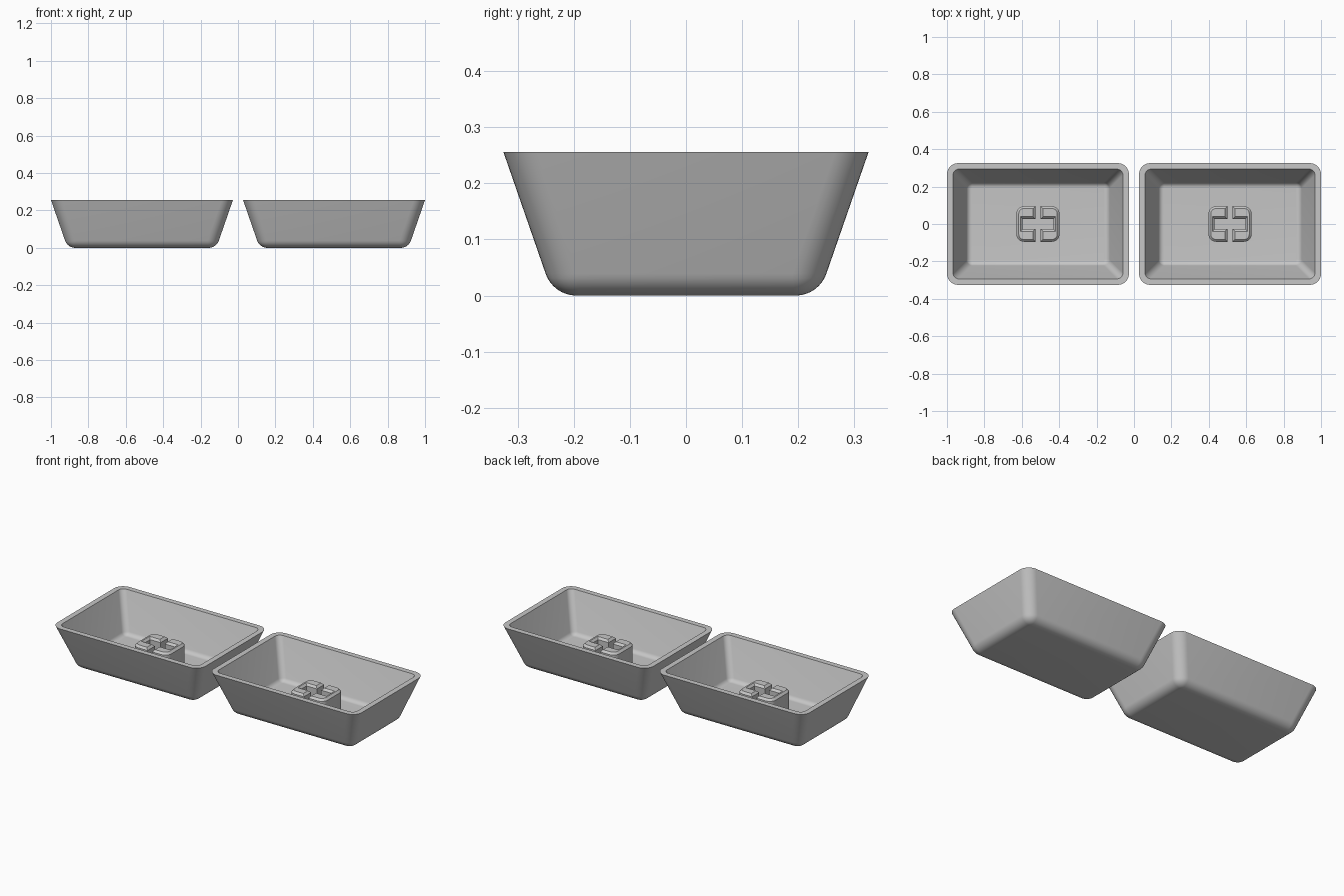
import bpy, bmesh, math

if "Cube" in bpy.data.objects:
    bpy.data.objects.remove(bpy.data.objects["Cube"])

grey = bpy.data.materials.new("plain grey")
grey.diffuse_color = (0.57, 0.57, 0.57, 1)
grey.use_nodes = True
grey.node_tree.nodes["Principled BSDF"].inputs["Base Color"].default_value = grey.diffuse_color

HX, HY, H = 0.4865, 0.3255, 0.256     # tray half sizes and height
SLOPE = 0.347                         # wall inset per unit of depth
LEAN = math.atan(SLOPE)


def finish(bm, name, angle):
    bmesh.ops.recalc_face_normals(bm, faces=bm.faces[:])
    me = bpy.data.meshes.new(name)
    bm.to_mesh(me)
    bm.free()
    me.materials.append(grey)
    ob = bpy.data.objects.new(name, me)
    bpy.context.collection.objects.link(ob)
    bpy.ops.object.select_all(action='DESELECT')
    ob.select_set(True)
    bpy.context.view_layer.objects.active = ob
    bpy.ops.object.shade_smooth_by_angle(angle=math.radians(angle))
    return ob


def ring(bm, cx, inset, z, r, n=8):
    """Rounded rectangle of vertices."""
    a, b = HX - inset - r, HY - inset - r
    out = []
    for k, (sx, sy) in enumerate([(1, 1), (-1, 1), (-1, -1), (1, -1)]):
        for i in range(n + 1):
            t = math.pi / 2 * (k + i / n)
            out.append(bm.verts.new((cx + sx * a + r * math.cos(t),
                                     sy * b + r * math.sin(t), z)))
    return out


def wall(top_inset, floor, fillet, corner, n=8):
    """Sloped wall with a rounded foot, from floor to rim: (inset, z, corner radius)."""
    foot = top_inset + (H - floor) * SLOPE
    centre = foot + fillet * math.tan(math.pi / 4 - LEAN / 2)
    pts = []
    for i in range(n + 1):
        t = (math.pi / 2 - LEAN) * i / n
        pts.append((centre - fillet * math.sin(t), floor + fillet * (1 - math.cos(t))))
    tangent = pts[-1][0]
    prof = [(p, z, max(0.004, corner - (p - tangent))) for p, z in pts]
    return prof + [(top_inset, H, corner)]


def tray(cx, name):
    bm = bmesh.new()
    prof = wall(0, 0, 0.058, 0.06) + wall(0.032, 0.03, 0.03, 0.032)[::-1]
    rings = [ring(bm, cx, *p) for p in prof]
    for lo, hi in zip(rings, rings[1:]):
        for i in range(len(lo)):
            j = (i + 1) % len(lo)
            bm.faces.new((lo[i], lo[j], hi[j], hi[i]))
    bm.faces.new(rings[0])
    bm.faces.new(rings[-1])
    finish(bm, name, 30)


def bracket(cx, side, name):
    """C-shaped raised bracket opening toward the tray centre, with chamfered top."""
    w, h, r, gap = 0.115, 0.095, 0.04, 0.014
    slot_x, slot_y = 0.082, 0.027
    pts = [(gap, slot_y), (gap, h)]
    for sy, start in ((1, 90), (-1, 0)):
        for i in range(7):
            t = math.radians(start - 15 * i)
            y = h - r + r * math.sin(t) if sy > 0 else -(h - r) + r * math.sin(t)
            pts.append((w - r + r * math.cos(t), y))
    pts += [(gap, -h), (gap, -slot_y), (slot_x, -slot_y), (slot_x, slot_y)]
    bm = bmesh.new()
    base = bm.faces.new([bm.verts.new((cx + side * x, y, 0.028)) for x, y in pts])
    ext = bmesh.ops.extrude_face_region(bm, geom=[base], use_keep_orig=True)
    top = [v for v in ext["geom"] if isinstance(v, bmesh.types.BMVert)]
    bmesh.ops.translate(bm, verts=top, vec=(0, 0, 0.134))
    rim = [e for e in bm.edges if all(v in top for v in e.verts)]
    bmesh.ops.bevel(bm, geom=rim, offset=0.012, segments=1, profile=0.5, affect='EDGES')
    finish(bm, name, 30)


# two trays side by side, each with a pair of facing brackets on its floor
for cx, label in ((-0.5135, "left"), (0.5135, "right")):
    tray(cx, label + "_tray")
    for side, half in ((-1, "left"), (1, "right")):
        bracket(cx, side, f"{label}_tray_{half}_bracket")
